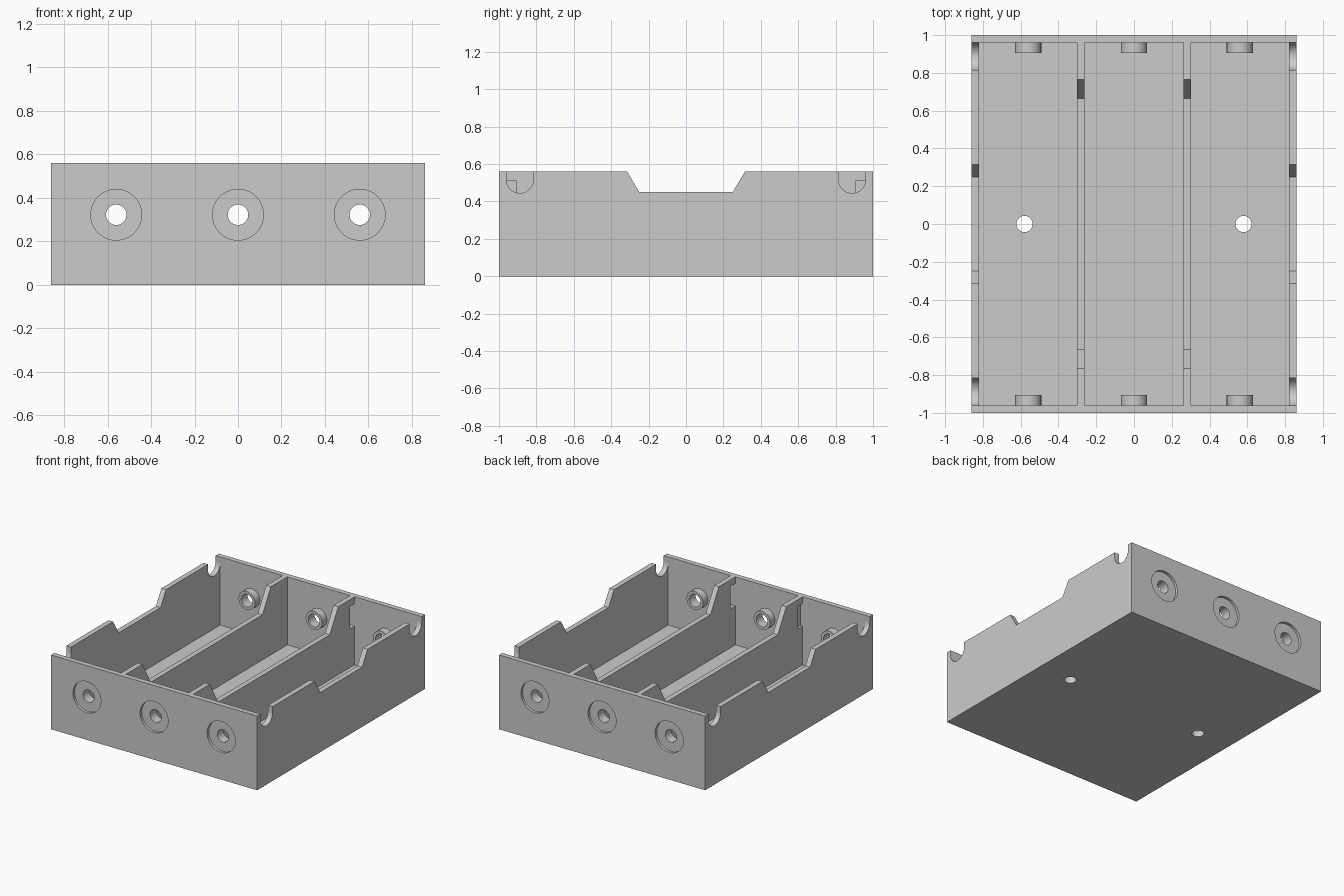
import bpy
import bmesh
import math
from mathutils import Matrix, Vector

if "Cube" in bpy.data.objects:
    bpy.data.objects.remove(bpy.data.objects["Cube"])

GREY = (0.6, 0.6, 0.6, 1)
mat = bpy.data.materials.new("plain grey plastic")
mat.use_nodes = True
mat.diffuse_color = GREY
mat.node_tree.nodes["Principled BSDF"].inputs["Base Color"].default_value = GREY

# Overall sizes
W, L, H, T = 0.86, 1.0, 0.56, 0.039
FLOOR = 0.047
IN = L - T
BAY_X = (-0.56, 0.0, 0.56)
BORE_Z = 0.322
DIVIDER_X = 0.281


def finish(name, bm):
    bmesh.ops.recalc_face_normals(bm, faces=bm.faces)
    mesh = bpy.data.meshes.new(name)
    bm.to_mesh(mesh)
    bm.free()
    mesh.materials.append(mat)
    obj = bpy.data.objects.new(name, mesh)
    bpy.context.collection.objects.link(obj)
    return obj


def box(name, lo, hi):
    lo, hi = Vector(lo), Vector(hi)
    bm = bmesh.new()
    bmesh.ops.create_cube(bm, size=1)
    bmesh.ops.scale(bm, vec=hi - lo, verts=bm.verts)
    bmesh.ops.translate(bm, vec=(lo + hi) / 2, verts=bm.verts)
    return finish(name, bm)


def cylinder(name, centre, radius, depth, axis):
    bm = bmesh.new()
    bmesh.ops.create_cone(bm, cap_ends=True, segments=48, radius1=radius,
                          radius2=radius, depth=depth)
    if axis == "Y":
        bm.transform(Matrix.Rotation(math.pi / 2, 4, "X"))
    bm.transform(Matrix.Translation(centre))
    return finish(name, bm)


def panel(name, x, profile):
    """Extrude a y-z outline to one wall thickness centred on x."""
    bm = bmesh.new()
    face = bm.faces.new([bm.verts.new((x - T / 2, y, z)) for y, z in profile])
    out = bmesh.ops.extrude_face_region(bm, geom=[face])
    verts = [v for v in out["geom"] if isinstance(v, bmesh.types.BMVert)]
    bmesh.ops.translate(bm, vec=(T, 0, 0), verts=verts)
    return finish(name, bm)


def cut(obj, cutters):
    bpy.context.view_layer.objects.active = obj
    for c in cutters:
        mod = obj.modifiers.new("cut", "BOOLEAN")
        mod.operation, mod.solver, mod.object = "DIFFERENCE", "EXACT", c
        bpy.ops.object.modifier_apply(modifier=mod.name)


def smooth(obj):
    bpy.ops.object.select_all(action="DESELECT")
    obj.select_set(True)
    bpy.context.view_layer.objects.active = obj
    bpy.ops.object.shade_smooth_by_angle(angle=math.radians(30))


def window(x_lo, x_hi, end):
    """Cutter for a contact window beside the front (-1) or back (1) wall."""
    ys = sorted((end * 0.905, end * L))
    return box("window_cutter", (x_lo, ys[0], 0.34), (x_hi, ys[1], 0.51))


def mirrored(half):
    """Close an outline given for +y, from the end inwards."""
    return half + [(-y, z) for y, z in reversed(half)]


cutters = []

# Floor with two screw holes
floor = box("floor", (-W + T, -IN, 0), (W - T, IN, FLOOR))
holes = [cylinder("screw_hole_cutter", (x, 0, 0), 0.043, 0.3, "Z") for x in (-0.58, 0.58)]
cut(floor, holes)
smooth(floor)
cutters += holes

# Side walls: rounded wire notches at the ends, wide finger dip in the middle
R = 0.0725
arc = [(IN - R + R * math.cos(a), 0.517 - R * math.sin(a))
       for a in (math.pi * i / 20 for i in range(21))]
side = mirrored([(IN, 0)] + arc + [(IN - 2 * R, H), (0.315, H), (0.25, 0.45)])
for name, s in (("left_side_wall", 1), ("right_side_wall", -1)):
    smooth(panel(name, s * (W - T / 2), side))

# Dividers, low in the middle: open windows in the left one,
# a shallow pocket on the outer face of the right one
divider = mirrored([(IN, FLOOR), (IN, H), (0.765, H), (0.665, 0.387)])
left_windows = [window(0.2, 0.4, end) for end in (-1, 1)]
pocket = window(-0.4, -DIVIDER_X, -1)
cut(panel("left_divider", DIVIDER_X, divider), left_windows)
cut(panel("right_divider", -DIVIDER_X, divider), [pocket])
cutters += left_windows + [pocket]

# End walls with recessed, bored contact bosses
for name, s in (("front", -1), ("back", 1)):
    wall = box(name + "_end_wall", (-W, min(s * IN, s * L), 0), (W, max(s * IN, s * L), H))
    for x in BAY_X:
        boss = cylinder(name + "_contact_boss", (x, s * (IN - 0.028), BORE_Z), 0.069, 0.056, "Y")
        bore = cylinder("bore_cutter", (x, s * IN, BORE_Z), 0.047, 0.3, "Y")
        recess = cylinder("recess_cutter", (x, s * (L + 0.03), BORE_Z), 0.117, 0.1, "Y")
        cut(boss, [bore])
        cut(wall, [bore, recess])
        smooth(boss)
        cutters += [bore, recess]
    smooth(wall)

for c in cutters:
    bpy.data.objects.remove(c)
